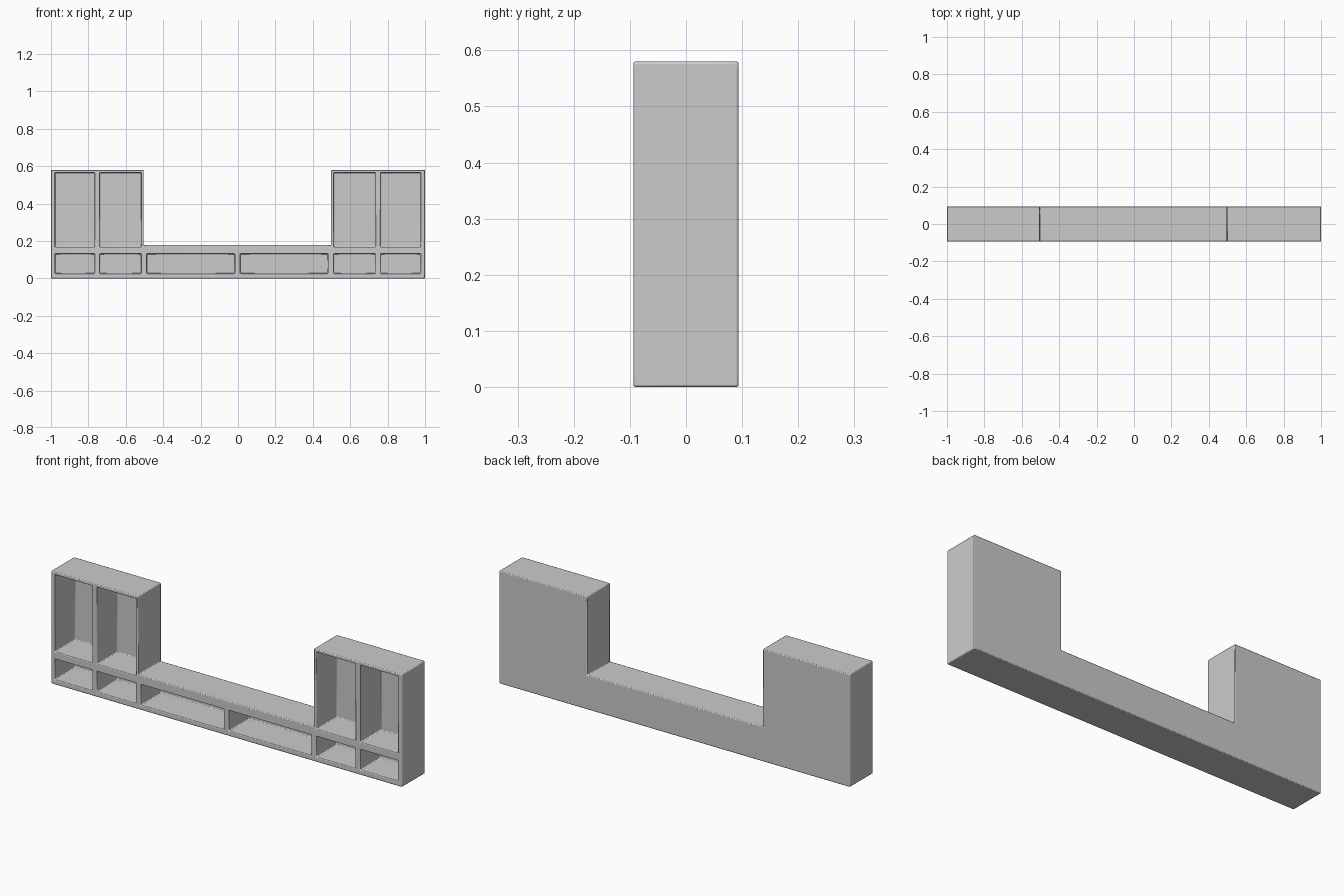
import bpy, bmesh

if "Cube" in bpy.data.objects:
    bpy.data.objects.remove(bpy.data.objects["Cube"])

# Outer silhouette: base bar and two towers, as (x0, x1, z0, z1)
solids = [(-1, 1, 0, 0.177), (-1, -0.504, 0, 0.58), (0.498, 1, 0, 0.58)]

# Compartments open to the front: six low ones, two tall ones per tower
columns = [(-0.979, -0.766), (-0.739, -0.517), (-0.488, -0.017),
           (0.012, 0.482), (0.512, 0.735), (0.762, 0.977)]
openings = [(a, b, 0.025, 0.131) for a, b in columns]
openings += [(*columns[i], 0.168, 0.565) for i in (0, 1, 4, 5)]

FRONT, BACK, INNER = -0.094, 0.094, 0.072
xs = sorted({v for r in solids + openings for v in r[:2]})
zs = sorted({v for r in solids + openings for v in r[2:]})
ys = [FRONT, INNER, BACK]


def inside(rects, x, z):
    return any(a < x < b and c < z < d for a, b, c, d in rects)


def filled(i, j, k):
    if not (0 <= i < len(xs) - 1 and 0 <= j < 2 and 0 <= k < len(zs) - 1):
        return False
    x, z = (xs[i] + xs[i + 1]) / 2, (zs[k] + zs[k + 1]) / 2
    return inside(solids, x, z) and not (j == 0 and inside(openings, x, z))


# Skin the filled blocks with faces wherever they meet empty space
bm = bmesh.new()
verts = {}


def vert(idx):
    if idx not in verts:
        verts[idx] = bm.verts.new((xs[idx[0]], ys[idx[1]], zs[idx[2]]))
    return verts[idx]


for i in range(len(xs) - 1):
    for j in range(2):
        for k in range(len(zs) - 1):
            if not filled(i, j, k):
                continue
            for axis in range(3):
                for side in (0, 1):
                    n = [i, j, k]
                    n[axis] += 2 * side - 1
                    if filled(*n):
                        continue
                    u, v = (axis + 1) % 3, (axis + 2) % 3
                    loop = []
                    for du, dv in ((0, 0), (1, 0), (1, 1), (0, 1)):
                        c = [i, j, k]
                        c[axis] += side
                        c[u] += du
                        c[v] += dv
                        loop.append(vert(tuple(c)))
                    bm.faces.new(loop if side else loop[::-1])

mesh = bpy.data.meshes.new("wall_unit")
bm.to_mesh(mesh)
bm.free()
unit = bpy.data.objects.new("wall_unit", mesh)
bpy.context.collection.objects.link(unit)

# Softly rounded edges
bevel = unit.modifiers.new("soft_edges", "BEVEL")
bevel.width = 0.004
bevel.segments = 2
bevel.limit_method = 'ANGLE'
bevel.use_clamp_overlap = False

bpy.context.view_layer.objects.active = unit
unit.select_set(True)
bpy.ops.object.shade_smooth_by_angle()
